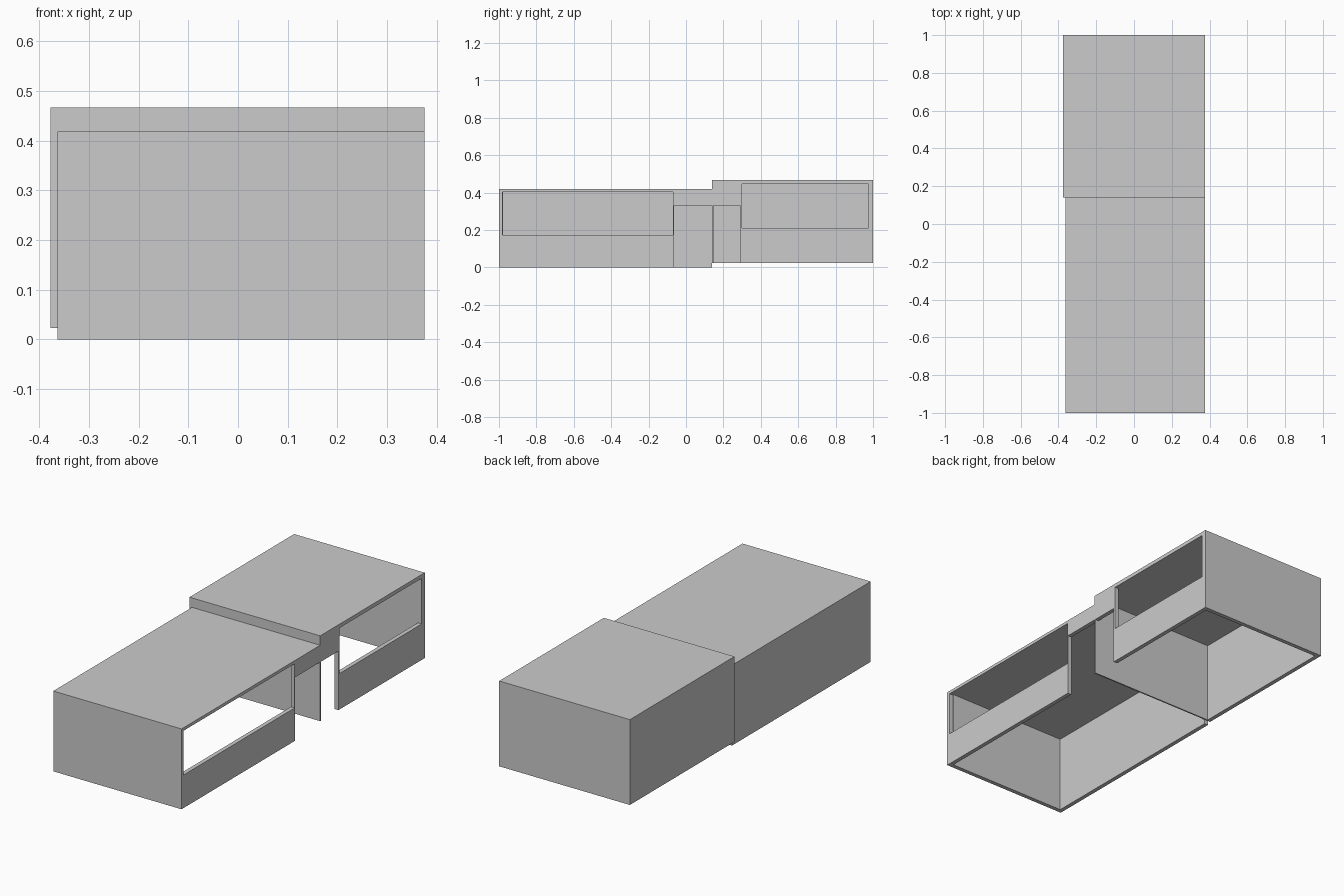
import bpy, bmesh

if "Cube" in bpy.data.objects:
    bpy.data.objects.remove(bpy.data.objects["Cube"])

RIGHT = 0.375      # shared outer plane of the open side
WALL = 0.022       # wall thickness


def box(name, x, y, z):
    """Axis-aligned box from (min, max) pairs."""
    bm = bmesh.new()
    bmesh.ops.create_cube(bm, size=1)
    for v in bm.verts:
        v.co = [r[0] if c < 0 else r[1] for c, r in zip(v.co, (x, y, z))]
    mesh = bpy.data.meshes.new(name)
    bm.to_mesh(mesh)
    bm.free()
    obj = bpy.data.objects.new(name, mesh)
    bpy.context.collection.objects.link(obj)
    return obj


def cut(target, x, y, z):
    """Subtract a box from the target and discard the cutter."""
    cutter = box("cutter", x, y, z)
    cutter.hide_render = True
    mod = target.modifiers.new("cut", 'BOOLEAN')
    mod.operation = 'DIFFERENCE'
    mod.solver = 'EXACT'
    mod.object = cutter
    bpy.context.view_layer.objects.active = target
    bpy.ops.object.modifier_apply(modifier=mod.name)
    bpy.data.objects.remove(cutter)


def room(name, left, y, z, cavity_y, ceiling, window, door):
    """Bottomless box with a window and a doorway in its right wall."""
    shell = box(name, (left, RIGHT), y, z)
    cut(shell, (left + WALL, RIGHT - WALL), cavity_y, (-0.2, ceiling))
    opening_x = (RIGHT - WALL - 0.001, RIGHT + 0.2)
    for oy, oz in (window, door):
        cut(shell, opening_x, oy, oz)


# Front room: open at its rear end
room("front_room", -0.363, (-1, 0.14), (0, 0.418),
     cavity_y=(-0.978, 0.3), ceiling=0.404,
     window=((-0.982, -0.07), (0.172, 0.402)),
     door=((-0.065, 0.3), (-0.2, 0.33)))

# Rear room: slightly wider, raised, with a thin dividing wall
room("rear_room", -0.377, (0.14, 1), (0.023, 0.467),
     cavity_y=(0.1475, 0.978), ceiling=0.449,
     window=((0.3, 0.975), (0.21, 0.447)),
     door=((0.147, 0.29), (-0.2, 0.33)))
